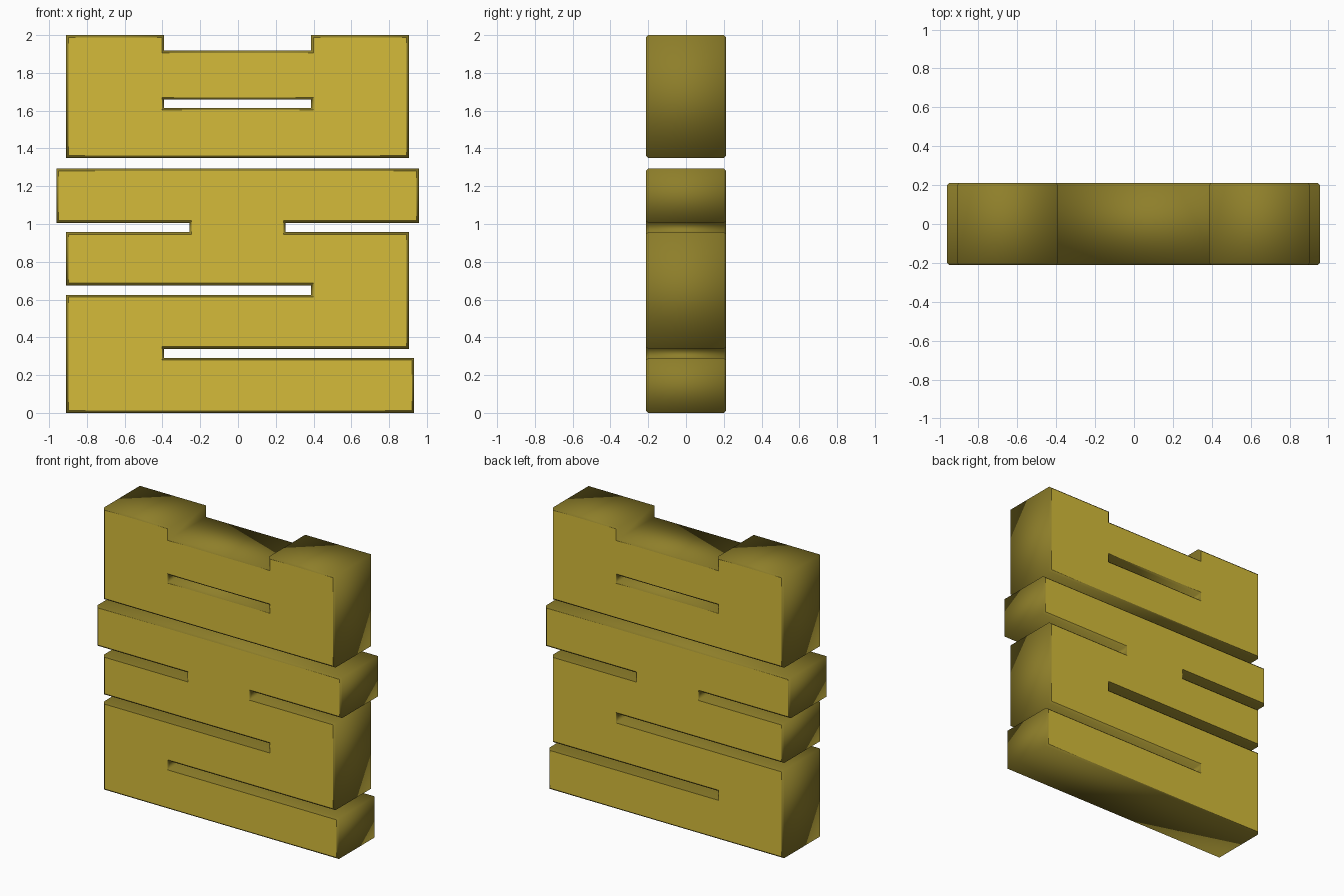
import bpy
import bmesh
from mathutils import Vector

if "Cube" in bpy.data.objects:
    bpy.data.objects.remove(bpy.data.objects["Cube"])

HALF = 0.212    # half thickness of the slabs
BEVEL = 0.012   # chamfer around every outline


def material(name, rgb):
    m = bpy.data.materials.new(name)
    m.diffuse_color = (*rgb, 1.0)
    m.use_nodes = True
    m.node_tree.nodes["Principled BSDF"].inputs["Base Color"].default_value = m.diffuse_color
    return m


gold = material("gold face", (0.66, 0.50, 0.042))
dark_gold = material("dark gold side", (0.27, 0.21, 0.023))


def inset(loop, d):
    """Move a loop towards the solid, which lies on its left."""
    out = []
    for i, p in enumerate(loop):
        a = (p - loop[i - 1]).normalized()
        b = (loop[(i + 1) % len(loop)] - p).normalized()
        na, nb = Vector((-a.y, a.x)), Vector((-b.y, b.x))
        out.append(p + (na + nb) * d / (1 + na.dot(nb)))
    return out


def slab(name, loops):
    bm = bmesh.new()
    caps = ([], [])
    for pts in loops:
        loop = [Vector(p) for p in pts]
        small = inset(loop, BEVEL)
        rings = []
        for y, ring in ((-HALF, small), (-HALF + BEVEL, loop),
                        (HALF - BEVEL, loop), (HALF, small)):
            rings.append([bm.verts.new((p.x, y, p.y)) for p in ring])
        # chamfers and side walls
        for r, s in zip(rings, rings[1:]):
            for i in range(len(r)):
                j = (i + 1) % len(r)
                f = bm.faces.new((r[i], r[j], s[j], s[i]))
                f.smooth = True
                f.material_index = 1
        for cap, ring in zip(caps, (rings[0], rings[-1])):
            for i, v in enumerate(ring):
                e = bm.edges.get((v, ring[(i + 1) % len(ring)]))
                e.smooth = False
                cap.append(e)
    # flat front and back faces, leaving the slots open
    for cap, ny in zip(caps, (-1, 1)):
        res = bmesh.ops.triangle_fill(bm, edges=cap, use_beauty=True,
                                      normal=(0, ny, 0))
        for f in res["geom"]:
            if isinstance(f, bmesh.types.BMFace):
                f.smooth = False
                f.material_index = 0
    bmesh.ops.recalc_face_normals(bm, faces=bm.faces[:])
    mesh = bpy.data.meshes.new(name)
    bm.to_mesh(mesh)
    bm.free()
    mesh.materials.append(gold)
    mesh.materials.append(dark_gold)
    obj = bpy.data.objects.new(name, mesh)
    bpy.context.collection.objects.link(obj)
    return obj


# upper block: notched top edge and one closed slot (wound the other way)
slab("upper_block", [
    [(-0.91, 1.35), (0.905, 1.35), (0.905, 2.0), (0.387, 2.0),
     (0.387, 1.918), (-0.391, 1.918), (-0.391, 2.0), (-0.91, 2.0)],
    [(-0.391, 1.615), (-0.391, 1.658), (0.387, 1.658), (0.387, 1.615)],
])

# lower block: wide bar, short neck and a folded band below it
slab("lower_block", [
    [(-0.91, 0.0), (0.932, 0.0), (0.932, 0.291), (-0.391, 0.291),
     (-0.391, 0.339), (0.905, 0.339), (0.905, 0.957), (0.252, 0.957),
     (0.252, 1.006), (0.957, 1.006), (0.957, 1.293), (-0.962, 1.293),
     (-0.962, 1.006), (-0.257, 1.006), (-0.257, 0.957), (-0.91, 0.957),
     (-0.91, 0.675), (0.387, 0.675), (0.387, 0.625), (-0.91, 0.625)],
])
